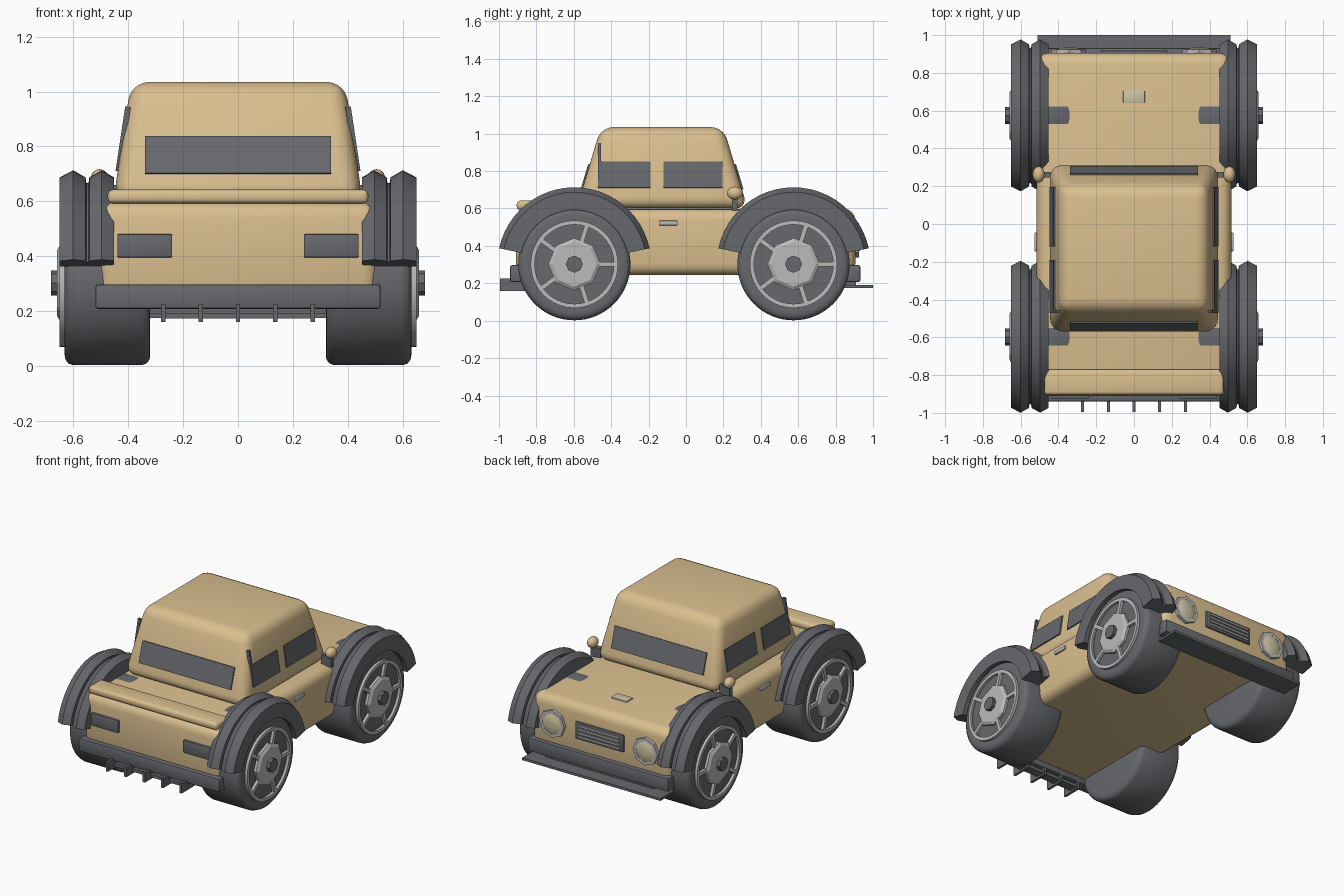
import bpy, bmesh, math
from mathutils import Vector, Matrix

if "Cube" in bpy.data.objects:
    bpy.data.objects.remove(bpy.data.objects["Cube"])


def material(name, rgb):
    m = bpy.data.materials.new(name)
    m.diffuse_color = (*rgb, 1)
    m.use_nodes = True
    m.node_tree.nodes["Principled BSDF"].inputs["Base Color"].default_value = m.diffuse_color
    return m


TAN = material("tan paint", (0.70, 0.52, 0.275))
DARK = material("dark grey", (0.135, 0.14, 0.152))
METAL = material("light grey metal", (0.50, 0.50, 0.50))
CREAM = material("cream lens", (0.62, 0.56, 0.37))


def finish(name, bm, mat, smooth=None):
    bmesh.ops.recalc_face_normals(bm, faces=bm.faces[:])
    me = bpy.data.meshes.new(name)
    bm.to_mesh(me)
    bm.free()
    me.materials.append(mat)
    ob = bpy.data.objects.new(name, me)
    bpy.context.collection.objects.link(ob)
    if smooth:
        bpy.ops.object.select_all(action='DESELECT')
        ob.select_set(True)
        bpy.context.view_layer.objects.active = ob
        bpy.ops.object.shade_smooth_by_angle(angle=math.radians(smooth))
    return ob


def hexa(name, bottom, top, mat, bevel=0, segs=4):
    """Solid between two four-cornered loops, with optional rounded edges."""
    bm = bmesh.new()
    a = [bm.verts.new(p) for p in bottom]
    b = [bm.verts.new(p) for p in top]
    bm.faces.new(a)
    bm.faces.new(b)
    for i in range(4):
        j = (i + 1) % 4
        bm.faces.new((a[i], a[j], b[j], b[i]))
    if bevel:
        bmesh.ops.bevel(bm, geom=bm.edges[:], offset=bevel, segments=segs,
                        profile=0.5, affect='EDGES')
    return finish(name, bm, mat, 40 if bevel else None)


def rect(x0, x1, y0, y1, z):
    return [(x0, y0, z), (x1, y0, z), (x1, y1, z), (x0, y1, z)]


def box(name, x, y, z, mat, bevel=0, segs=2):
    return hexa(name, rect(*x, *y, z[0]), rect(*x, *y, z[1]), mat, bevel, segs)


def plate(name, corners, outward, mat, out=0.008):
    """Thin plate lying on a sloped panel."""
    p = [Vector(c) for c in corners]
    n = Vector(outward).normalized()
    return hexa(name, [c - n * 0.012 for c in p], [c + n * out for c in p], mat)


def lathe(name, profile, centre, axis, n, mat, arc=None, smooth=None):
    """Spin (along, radius) points about the x or y axis; arc gives an open sweep.
    A full spin treats the profile as open, an arc treats it as a closed section."""
    bm = bmesh.new()
    a0, a1 = arc or (0, 2 * math.pi)
    rings = []
    for i in range(n + 1 if arc else n):
        t = a0 + (a1 - a0) * i / n
        ring = []
        for u, r in profile:
            c, s = r * math.cos(t), r * math.sin(t)
            v = Vector((u, c, s)) if axis == 'x' else Vector((c, u, s))
            ring.append(bm.verts.new(v + Vector(centre)))
        rings.append(ring)
    m = len(profile)
    for i in range(n):
        p, q = rings[i], rings[(i + 1) % len(rings)]
        for k in range(m if arc else m - 1):
            l = (k + 1) % m
            bm.faces.new((p[k], p[l], q[l], q[k]))
    if arc:
        bm.faces.new(rings[0])
        bm.faces.new(rings[-1])
    else:
        bm.faces.new([r[0] for r in rings])
        bm.faces.new([r[-1] for r in rings])
    return finish(name, bm, mat, smooth)


def ring(name, u0, u1, r0, r1, centre, axis, n, mat):
    sec = [(u0, r0), (u1, r0), (u1, r1), (u0, r1), (u0, r0)]
    bm_ob = lathe(name, sec, centre, axis, n, mat, smooth=30 if n > 12 else None)
    bm = bmesh.new()
    bm.from_mesh(bm_ob.data)
    # drop the closing caps and weld the seam
    bmesh.ops.delete(bm, geom=[f for f in bm.faces if len(f.verts) > 4],
                     context='FACES_ONLY')
    bmesh.ops.remove_doubles(bm, verts=bm.verts[:], dist=1e-5)
    bmesh.ops.recalc_face_normals(bm, faces=bm.faces[:])
    bm.to_mesh(bm_ob.data)
    bm.free()
    return bm_ob


# Body shell and cabin
box("body", (-0.515, 0.515), (-0.91, 0.905), (0.243, 0.598), TAN, 0.06, 4)
hexa("cabin", rect(-0.455, 0.455, -0.586, 0.33, 0.60),
     rect(-0.39, 0.39, -0.455, 0.20, 1.035), TAN, 0.065, 5)


# Windows follow the cabin slopes
def cab_x(z):
    return 0.455 - 0.15 * (z - 0.6)


for name, sy, base in (("windscreen", 1, 0.33), ("rear_window", -1, 0.586)):
    y = lambda z: sy * (base - 0.3 * (z - 0.6))
    plate(name, [(-0.34, y(0.7), 0.7), (0.34, y(0.7), 0.7),
                 (0.34, y(0.835), 0.835), (-0.34, y(0.835), 0.835)], (0, sy, 0.3), DARK)
for s, side in ((1, "right"), (-1, "left")):
    for name, y0, y1, z1 in (("rear_side_window", -0.47, -0.19, 0.85),
                             ("front_side_window", -0.12, 0.195, 0.85),
                             ("window_post", -0.47, -0.455, 0.945)):
        plate(f"{name}_{side}", [(s * cab_x(0.71), y0, 0.71), (s * cab_x(0.71), y1, 0.71),
                                 (s * cab_x(z1), y1, z1), (s * cab_x(z1), y0, z1)],
              (s, 0, 0.15), DARK)

# Wheels and fenders
tyre = [(0.32, 0.262), (0.323, 0.28), (0.333, 0.293), (0.35, 0.3), (0.6, 0.3),
        (0.618, 0.294), (0.629, 0.28), (0.632, 0.262), (0.632, 0.235)]
fender = [(0.452, 0.29), (0.452, 0.385), (0.497, 0.411), (0.542, 0.385), (0.545, 0.365),
          (0.553, 0.365), (0.556, 0.385), (0.601, 0.411), (0.65, 0.385), (0.65, 0.29)]
for end, cy in (("front", 0.575), ("rear", -0.597)):
    for s, side in ((1, "right"), (-1, "left")):
        tag, c = f"{end}_{side}", (0, cy, 0.302)
        flip = lambda pts: [(s * u, r) for u, r in pts]
        lathe(f"tyre_{tag}", flip(tyre), c, 'x', 64, DARK, smooth=40)
        ring(f"rim_{tag}", s * 0.625, s * 0.65, 0.212, 0.234, c, 'x', 40, METAL)
        lathe(f"hub_{tag}", flip([(0.62, 0.14), (0.648, 0.14), (0.66, 0.12)]),
              c, 'x', 8, METAL)
        lathe(f"hub_cap_{tag}", flip([(0.64, 0.045), (0.682, 0.045)]), c, 'x', 8, DARK)
        for k in range(5):
            sp = box(f"spoke_{tag}_{k}", (-0.012, 0.012), (0.11, 0.22), (-0.012, 0.012), METAL)
            sp.matrix_world = (Matrix.Translation((s * 0.638, cy, 0.302))
                               @ Matrix.Rotation(k * math.tau / 5, 4, 'X'))
        lathe(f"fender_{tag}", flip(fender), c, 'x', 24, DARK,
              arc=(math.radians(12), math.radians(168)), smooth=20)

# Rear spoiler, bumper, tail lights and diffuser
box("spoiler", (-0.475, 0.475), (-0.905, -0.77), (0.592, 0.642), TAN, 0.018, 3)
box("rear_bumper", (-0.52, 0.52), (-0.94, -0.86), (0.207, 0.297), DARK, 0.01, 2)
box("diffuser_bar", (-0.275, 0.275), (-0.93, -0.87), (0.172, 0.193), DARK)
for i in range(5):
    x = -0.272 + 0.136 * i
    box(f"diffuser_fin_{i}", (x - 0.008, x + 0.008), (-0.995, -0.86), (0.16, 0.225), DARK)

# Front bumper, splitter and grille
box("front_bumper", (-0.52, 0.52), (0.85, 0.932), (0.207, 0.297), DARK, 0.01, 2)
box("splitter", (-0.51, 0.51), (0.84, 1.0), (0.174, 0.19), DARK)
box("splitter_mount", (-0.4, 0.4), (0.85, 0.91), (0.185, 0.215), DARK)
box("grille", (-0.178, 0.178), (0.89, 0.918), (0.375, 0.49), DARK, 0.006, 2)
for i in range(4):
    z = 0.397 + 0.024 * i
    box(f"grille_slat_{i}", (-0.155, 0.155), (0.91, 0.926), (z - 0.006, z + 0.006), METAL)

# Paired small parts
for s, side in ((1, "right"), (-1, "left")):
    span = lambda a, b: (min(s * a, s * b), max(s * a, s * b))
    box(f"tail_light_{side}", span(0.24, 0.44), (-0.925, -0.89), (0.395, 0.48), DARK, 0.005, 2)
    c = (s * 0.345, 0, 0.43)
    ring(f"headlight_ring_{side}", 0.89, 0.925, 0.07, 0.092, c, 'y', 8, METAL)
    lathe(f"headlight_{side}", [(0.89, 0.076), (0.92, 0.076), (0.931, 0.05), (0.935, 0.02)],
          c, 'y', 16, CREAM, smooth=30)
    box(f"door_handle_{side}", span(0.50, 0.527), (-0.145, -0.045), (0.51, 0.535), METAL, 0.005, 2)
    box(f"mirror_stalk_{side}", span(0.44, 0.515), (0.245, 0.275), (0.59, 0.66), DARK)
    bm = bmesh.new()
    bmesh.ops.create_uvsphere(bm, u_segments=16, v_segments=10, radius=1,
                              matrix=Matrix.Translation((s * 0.505, 0.262, 0.682))
                              @ Matrix.Diagonal((0.032, 0.043, 0.035, 1)))
    finish(f"mirror_{side}", bm, TAN, 60)

# Hood badge plate
box("hood_plate", (-0.057, 0.057), (0.64, 0.708), (0.59, 0.607), CREAM, 0.004, 2)
